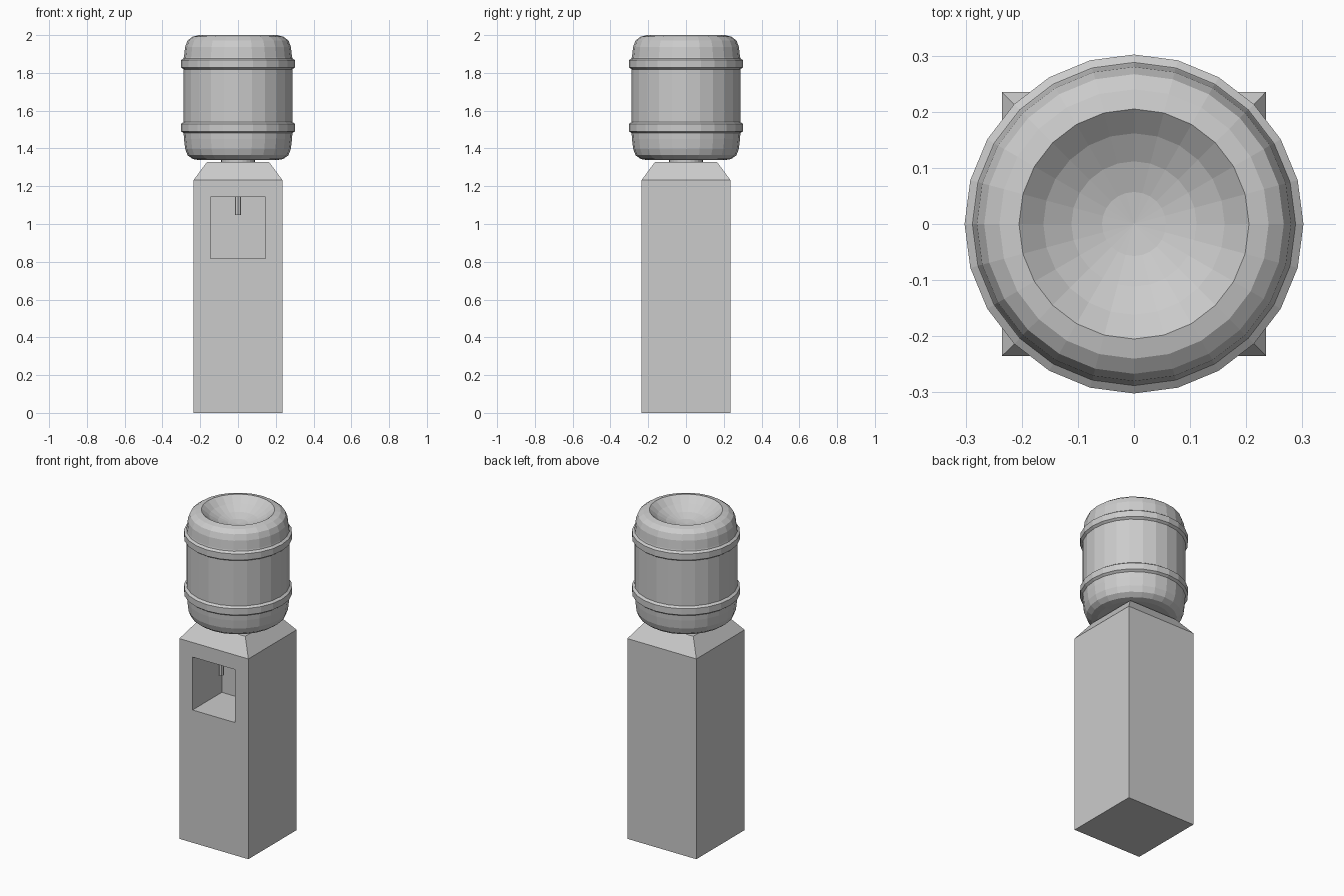
import bpy, bmesh
from math import cos, sin, pi, radians

if "Cube" in bpy.data.objects:
    bpy.data.objects.remove(bpy.data.objects["Cube"])


def finish(name, bm):
    bmesh.ops.recalc_face_normals(bm, faces=bm.faces)
    mesh = bpy.data.meshes.new(name)
    bm.to_mesh(mesh)
    bm.free()
    obj = bpy.data.objects.new(name, mesh)
    bpy.context.collection.objects.link(obj)
    return obj


def lathe(name, profile, sides, x=0, y=0):
    """Revolve (radius, z) points about a vertical axis and cap both ends."""
    bm = bmesh.new()
    rings = [[bm.verts.new((x + r * cos(2 * pi * i / sides),
                            y + r * sin(2 * pi * i / sides), z))
              for i in range(sides)] for r, z in profile]
    for a, b in zip(rings, rings[1:]):
        for i in range(sides):
            j = (i + 1) % sides
            bm.faces.new((a[i], a[j], b[j], b[i]))
    bm.faces.new(rings[0])
    bm.faces.new(rings[-1])
    return finish(name, bm)


def square_loft(name, sections):
    """Stack square (half_width, z) sections."""
    bm = bmesh.new()
    rings = [[bm.verts.new((sx * w, sy * w, z))
              for sx, sy in ((-1, -1), (1, -1), (1, 1), (-1, 1))]
             for w, z in sections]
    for a, b in zip(rings, rings[1:]):
        for i in range(4):
            j = (i + 1) % 4
            bm.faces.new((a[i], a[j], b[j], b[i]))
    bm.faces.new(rings[0])
    bm.faces.new(rings[-1])
    return finish(name, bm)


# Cabinet with tapered top
cabinet = square_loft("cabinet", [(0.235, 0), (0.235, 1.233), (0.165, 1.327)])

# Dispensing recess cut into the front
bpy.ops.mesh.primitive_cube_add(size=1, location=(0, -0.10, 0.98))
cutter = bpy.context.object
cutter.name = "recess_cutter"
cutter.scale = (0.29, 0.30, 0.326)
cutter.location.y = 0.05 - 0.15
cutter.hide_render = True
cut = cabinet.modifiers.new("recess", 'BOOLEAN')
cut.operation = 'DIFFERENCE'
cut.solver = 'EXACT'
cut.object = cutter
bpy.context.view_layer.objects.active = cabinet
bpy.ops.object.modifier_apply(modifier=cut.name)
bpy.data.objects.remove(cutter)

# Tap hanging from the recess ceiling
lathe("tap", [(0.017, 1.047), (0.017, 1.145)], 8, y=-0.165)


# Bottle: neck, rounded base, two raised bands, rounded shoulder, dished top
def band(z0, z1):
    return [(0.288, z0 - 0.006), (0.302, z0 + 0.004),
            (0.302, z1 - 0.004), (0.288, z1 + 0.006)]


profile = [(0.09, 1.322), (0.09, 1.342), (0.205, 1.338), (0.24, 1.344),
           (0.267, 1.364), (0.28, 1.398), (0.286, 1.45)]
profile += band(1.487, 1.534) + band(1.825, 1.871)
profile += [(0.286, 1.885), (0.28, 1.938), (0.267, 1.972), (0.24, 1.992), (0.205, 2.0)]
bowl_r = 0.28
rim = radians(47)
for k in (3, 2, 1):
    a = rim * k / 4
    profile.append((bowl_r * sin(a), 2.0 - bowl_r * (cos(a) - cos(rim))))
profile.append((0.002, 2.0 - bowl_r * (1 - cos(rim))))
lathe("bottle", profile, 24)
